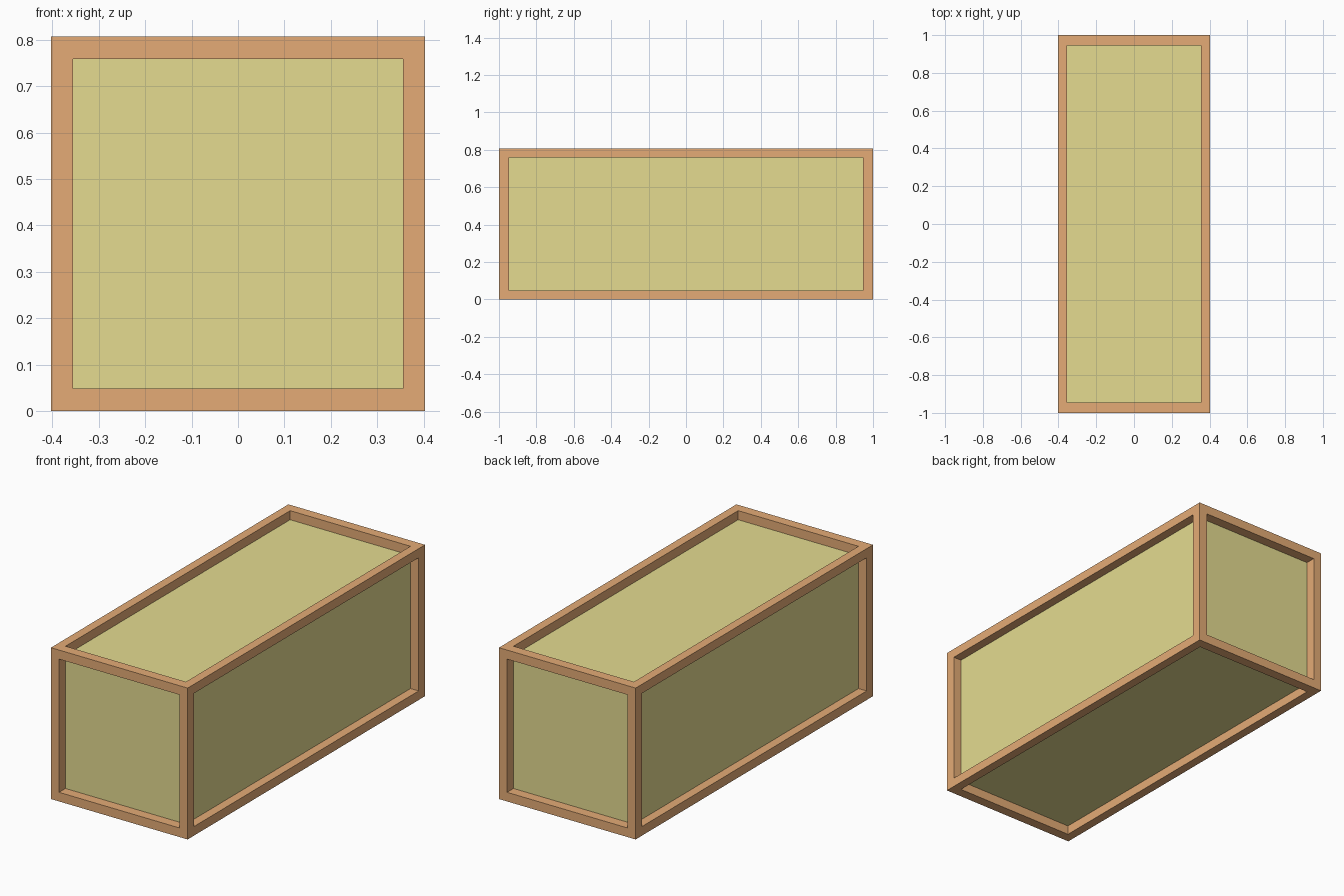
import bpy, bmesh
from mathutils import Vector

if "Cube" in bpy.data.objects:
    bpy.data.objects.remove(bpy.data.objects["Cube"])

OUTER = Vector((0.403, 1.0, 0.4035))    # half sizes of the whole box
INNER = Vector((0.355, 0.946, 0.355))   # half sizes of the recessed core


def material(name, colour):
    m = bpy.data.materials.new(name)
    m.diffuse_color = (*colour, 1)
    m.use_nodes = True
    m.node_tree.nodes["Principled BSDF"].inputs["Base Color"].default_value = m.diffuse_color
    return m


def box(half):
    bm = bmesh.new()
    bmesh.ops.create_cube(bm, size=2)
    bmesh.ops.scale(bm, vec=half, verts=bm.verts)
    return bm


def finish(bm, name, mat):
    bmesh.ops.recalc_face_normals(bm, faces=bm.faces)
    me = bpy.data.meshes.new(name)
    bm.to_mesh(me)
    bm.free()
    me.materials.append(mat)
    ob = bpy.data.objects.new(name, me)
    ob.location.z = OUTER.z
    bpy.context.collection.objects.link(ob)


def to_inner(v, axes):
    for a in axes:
        v.co[a] = INNER[a] if v.co[a] > 0 else -INNER[a]


# Frame: inset every side into a border, then sink it to the core corners
bm = box(OUTER)
sides = list(bm.faces)
for f in sides:
    normal_axis = max(range(3), key=lambda a: abs(f.normal[a]))
    bmesh.ops.inset_individual(bm, faces=[f], thickness=0.04)
    for v in f.verts:
        to_inner(v, [a for a in range(3) if a != normal_axis])
    bmesh.ops.inset_individual(bm, faces=[f], thickness=0.01)
    for v in f.verts:
        to_inner(v, range(3))
bmesh.ops.delete(bm, geom=sides, context='FACES')
bmesh.ops.remove_doubles(bm, verts=bm.verts, dist=0.0001)
finish(bm, "edge_frame", material("orange", (0.78, 0.41, 0.18)))

# Recessed panels: one core box filling the frame
finish(box(INNER), "recessed_panels", material("yellow", (0.78, 0.71, 0.28)))
